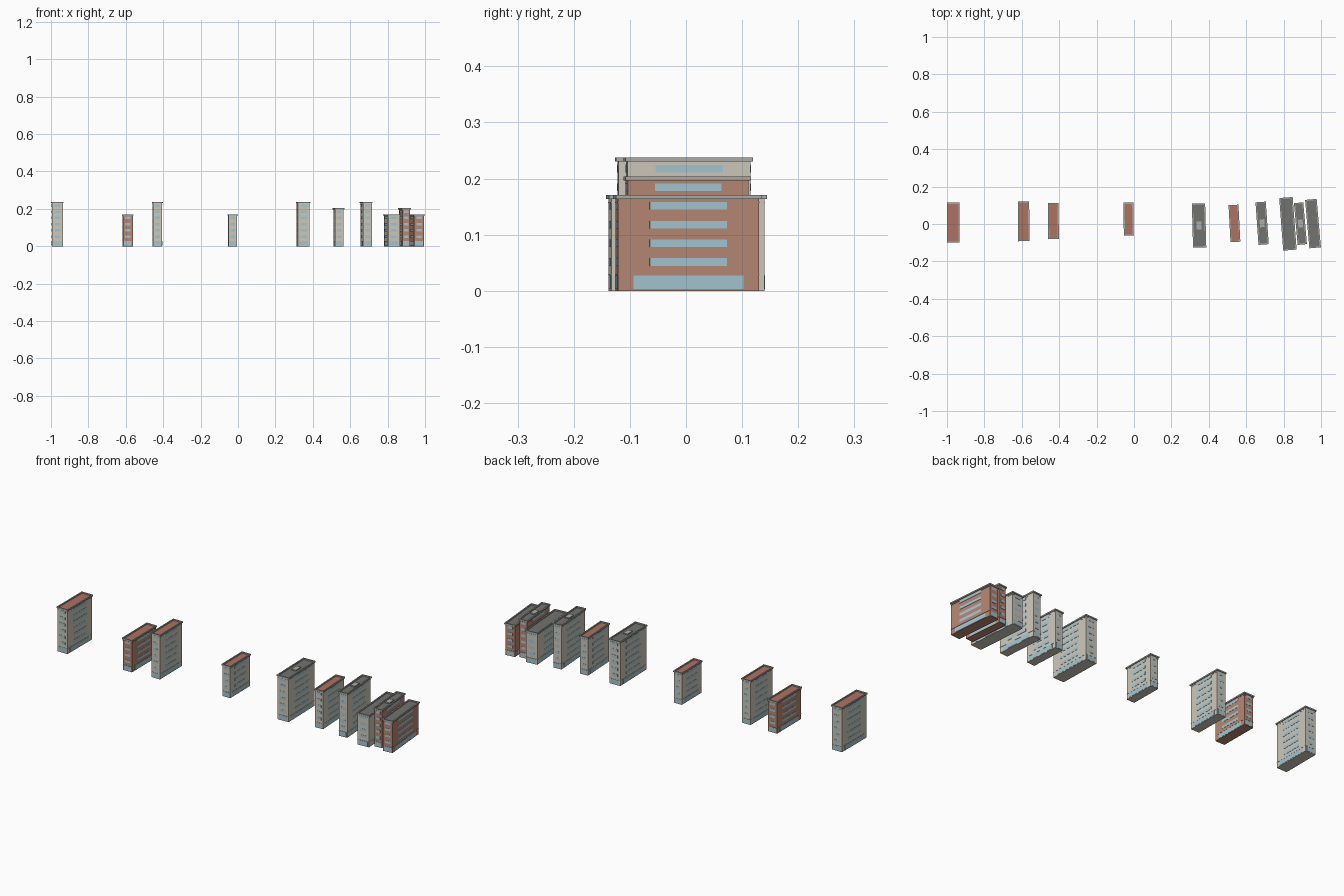
import bpy
import bmesh
from math import radians
from mathutils import Matrix

if "Cube" in bpy.data.objects:
    bpy.data.objects.remove(bpy.data.objects["Cube"])


def material(name, rgb):
    m = bpy.data.materials.new(name)
    m.diffuse_color = (*rgb, 1)
    m.use_nodes = True
    m.node_tree.nodes["Principled BSDF"].inputs["Base Color"].default_value = m.diffuse_color
    return m


BEIGE = material("beige_plaster", (0.62, 0.58, 0.50))
BRICK = material("brick", (0.47, 0.24, 0.17))
GLASS = material("glass", (0.37, 0.56, 0.63))
TILE = material("red_roof", (0.42, 0.17, 0.12))
GREY = material("grey_roof", (0.17, 0.17, 0.16))
TRIM = material("trim", (0.42, 0.42, 0.39))

FLOOR = 0.0333   # storey height
RIM = 0.004      # cornice overhang


def add_box(bm, size, centre):
    mat = Matrix.Translation(centre) @ Matrix.Diagonal((*size, 1))
    bmesh.ops.create_cube(bm, size=1, matrix=mat)


def make_part(name, boxes, mat, place):
    bm = bmesh.new()
    for size, centre in boxes:
        add_box(bm, size, centre)
    mesh = bpy.data.meshes.new(name)
    bm.to_mesh(mesh)
    bm.free()
    mesh.materials.append(mat)
    obj = bpy.data.objects.new(name, mesh)
    obj.matrix_world = place
    bpy.context.collection.objects.link(obj)


def building(x, y, width, length, floors, turn, wall, roof, unit):
    place = Matrix.Translation((x, y, 0)) @ Matrix.Rotation(radians(turn), 4, 'Z')
    top = floors * FLOOR + 0.004
    w, l = width - 2 * RIM, length - 2 * RIM
    deck = top - 0.006

    # walls
    make_part("walls", [((w, l, deck - 0.001), (0, 0, (deck - 0.001) / 2))], wall, place)

    # window strips and ground floor glazing on all four sides
    panes = []
    for k in range(floors):
        z, h, part = (0.015, 0.024, 0.78) if k == 0 else (k * FLOOR + 0.018, 0.0135, 0.55)
        panes.append(((w + 0.002, l * part, h), (0, 0, z)))
        panes.append(((w * part, l + 0.002, h), (0, 0, z)))
    make_part("windows", panes, GLASS, place)

    # thin string courses above the ground floor and below the top
    make_part("string_courses", [((w + 0.0016, l + 0.0016, 0.0015), (0, 0, z))
                                 for z in (0.0285, top - 0.013)], wall, place)

    # roof deck inside a raised rim
    make_part("roof_deck", [((w, l, 0.002), (0, 0, deck - 0.001))], roof, place)
    t = 0.006
    rim = []
    for s in (-1, 1):
        rim.append(((t, length, 0.007), (s * (width - t) / 2, 0, top - 0.0035)))
        rim.append(((width - 2 * t, t, 0.007), (0, s * (length - t) / 2, top - 0.0035)))
    make_part("cornice", rim, TRIM, place)

    # rooftop plant box
    if unit:
        make_part("roof_unit", [((0.026, 0.042, 0.006), (0, 0, top - 0.0035))], TRIM, place)


# x, y, width, length, floors, turn, wall, roof, rooftop unit
ROW = [
    (-0.966, 0.007, 0.067, 0.214, 7, 0.0, BEIGE, TILE, False),
    (-0.590, 0.014, 0.061, 0.212, 5, 0.5, BRICK, TILE, False),
    (-0.431, 0.016, 0.057, 0.194, 7, 0.5, BEIGE, TILE, False),
    (-0.029, 0.026, 0.053, 0.176, 5, 0.8, BEIGE, TILE, False),
    (0.348, -0.008, 0.071, 0.235, 7, 1.5, BEIGE, GREY, True),
    (0.537, 0.003, 0.053, 0.198, 6, 3.0, BEIGE, TILE, False),
    (0.685, 0.004, 0.055, 0.228, 7, 4.0, BEIGE, GREY, True),
    (0.823, 0.001, 0.072, 0.282, 5, 4.3, BEIGE, GREY, False),
    (0.890, 0.002, 0.050, 0.224, 6, 5.0, BRICK, GREY, True),
    (0.957, 0.002, 0.062, 0.260, 5, 5.0, BRICK, GREY, False),
]
for spec in ROW:
    building(*spec)
